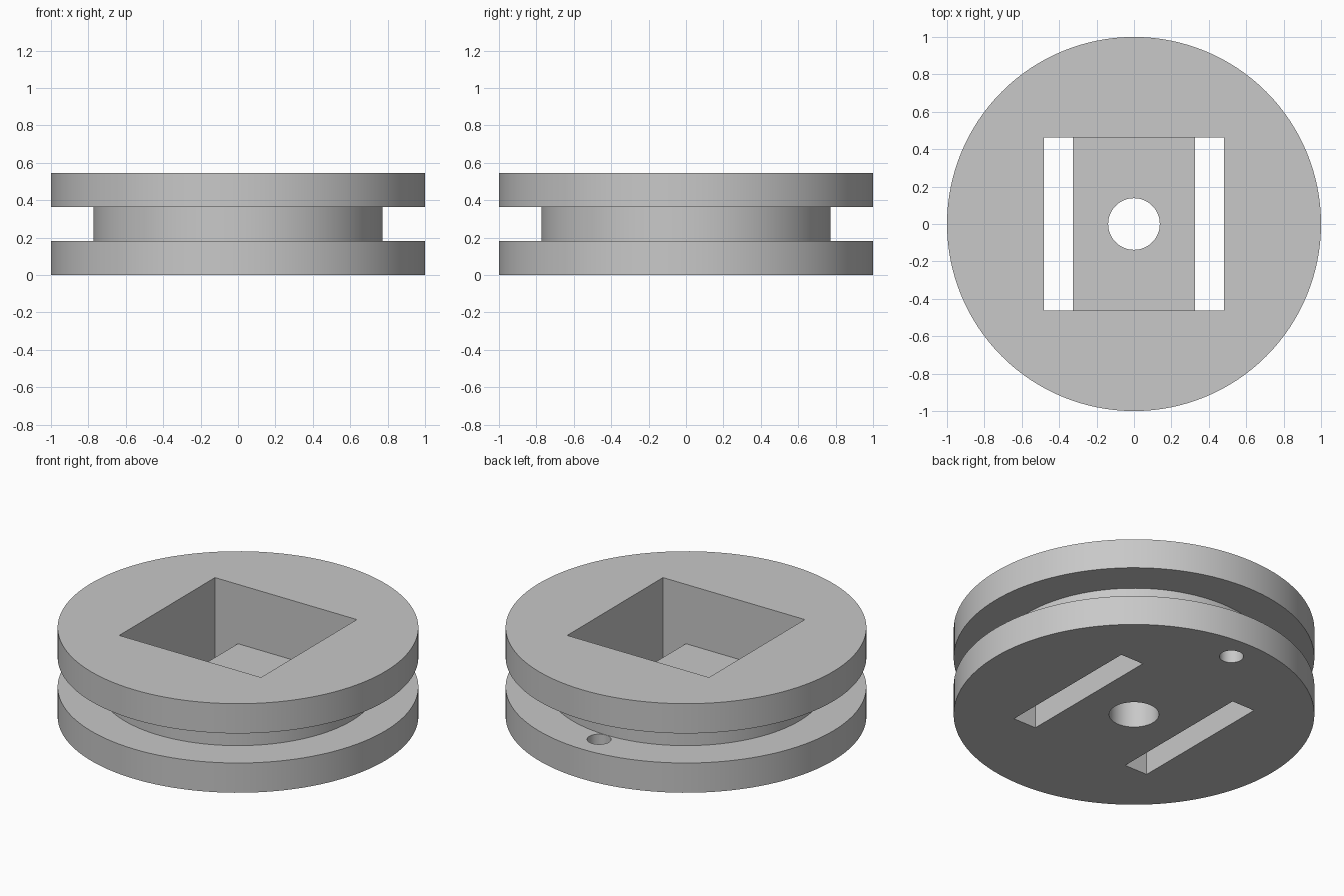
import bpy, bmesh, math
from mathutils import Vector, Matrix

cube = bpy.data.objects.get("Cube")
if cube:
    bpy.data.objects.remove(cube, do_unlink=True)

FLANGE = 0.182                      # flange thickness
HEIGHT = 0.545
RIM_R, HUB_R = 1.0, 0.772
SEGMENTS = 128

grey = bpy.data.materials.new("plain grey")
grey.use_nodes = True
grey.diffuse_color = (0.58, 0.58, 0.58, 1)
grey.node_tree.nodes["Principled BSDF"].inputs["Base Color"].default_value = grey.diffuse_color


def to_object(name, bm):
    bmesh.ops.recalc_face_normals(bm, faces=bm.faces)
    mesh = bpy.data.meshes.new(name)
    bm.to_mesh(mesh)
    bm.free()
    mesh.materials.append(grey)
    obj = bpy.data.objects.new(name, mesh)
    bpy.context.collection.objects.link(obj)
    return obj


def lathe(name, profile):
    """Spin an (r, z) profile about z, then close both ends."""
    bm = bmesh.new()
    verts = [bm.verts.new((r, 0, z)) for r, z in profile]
    edges = [bm.edges.new(pair) for pair in zip(verts, verts[1:])]
    bmesh.ops.spin(bm, geom=verts + edges, cent=(0, 0, 0), axis=(0, 0, 1),
                   angle=math.tau, steps=SEGMENTS, use_merge=True)
    bmesh.ops.remove_doubles(bm, verts=bm.verts, dist=1e-5)
    bmesh.ops.holes_fill(bm, edges=[e for e in bm.edges if e.is_boundary], sides=0)
    return to_object(name, bm)


def prism(name, profile, half_depth):
    """Extrude an (x, z) profile along y."""
    bm = bmesh.new()
    face = bm.faces.new([bm.verts.new((x, -half_depth, z)) for x, z in profile])
    moved = bmesh.ops.extrude_face_region(bm, geom=[face])["geom"]
    bmesh.ops.translate(bm, vec=(0, 2 * half_depth, 0),
                        verts=[g for g in moved if isinstance(g, bmesh.types.BMVert)])
    return to_object(name, bm)


def drill(name, radius, y, segments):
    """Cylinder that passes through the lower flange only."""
    bm = bmesh.new()
    bmesh.ops.create_cone(bm, cap_ends=True, segments=segments, radius1=radius,
                          radius2=radius, depth=0.36,
                          matrix=Matrix.Translation(Vector((0, y, 0.09))))
    return to_object(name, bm)


# Spool body: two flanges with a narrower hub between them
spool = lathe("spool_body", [
    (RIM_R, 0), (RIM_R, FLANGE), (HUB_R, FLANGE),
    (HUB_R, HEIGHT - FLANGE), (RIM_R, HEIGHT - FLANGE), (RIM_R, HEIGHT)])

# Square pocket whose floor is left between two through slots
half = [(0.48, 0.8), (0.48, -0.1), (0.325, -0.1), (0.325, FLANGE)]
pocket = prism("pocket_cutter", half + [(-x, z) for x, z in reversed(half)], 0.463)

# Axle hole and the small cord hole beside the hub
axle = drill("axle_hole_cutter", 0.138, 0, 64)
cord = drill("cord_hole_cutter", 0.067, 0.84, 32)

bpy.ops.object.select_all(action="DESELECT")
bpy.context.view_layer.objects.active = spool
spool.select_set(True)
for cutter in (pocket, axle, cord):
    cutter.hide_render = True
    mod = spool.modifiers.new(cutter.name, "BOOLEAN")
    mod.operation = "DIFFERENCE"
    mod.solver = "EXACT"
    mod.object = cutter
    bpy.ops.object.modifier_apply(modifier=mod.name)
    bpy.data.objects.remove(cutter, do_unlink=True)

bpy.ops.object.shade_smooth_by_angle(angle=math.radians(30))
